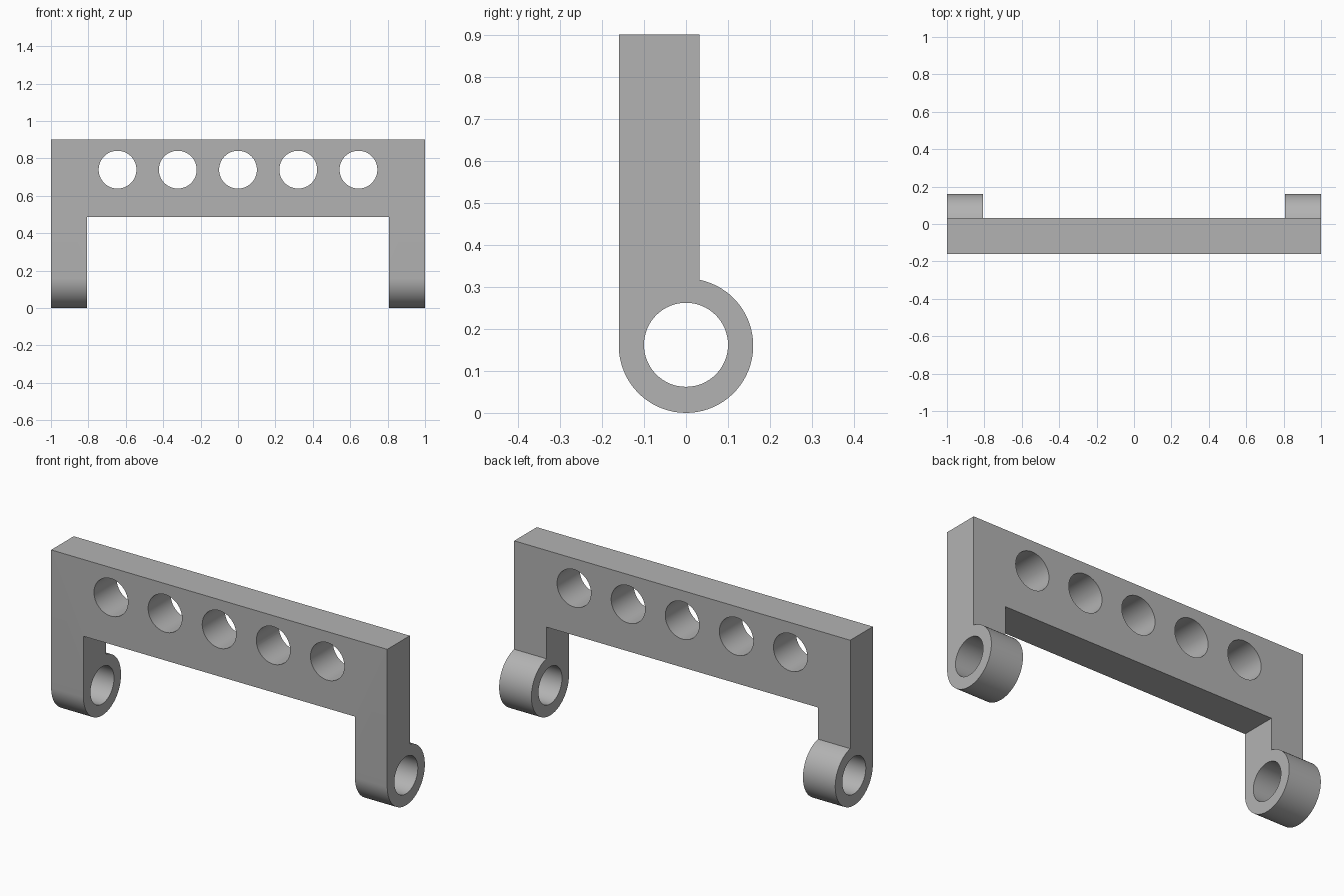
import bpy, bmesh
from math import cos, sin, pi, acos
from mathutils import Matrix

default = bpy.data.objects.get("Cube")
if default:
    bpy.data.objects.remove(default, do_unlink=True)

R = 0.16           # outer radius of the pivot eyes, also their centre height
TOP = 0.9
BACK = 0.032       # rear face of the flat plate

grey = bpy.data.materials.new("plain grey")
grey.use_nodes = True
colour = (0.45, 0.45, 0.45, 1)
grey.diffuse_color = colour
grey.node_tree.nodes["Principled BSDF"].inputs["Base Color"].default_value = colour


def add_object(name, bm):
    bmesh.ops.recalc_face_normals(bm, faces=bm.faces)
    mesh = bpy.data.meshes.new(name)
    bm.to_mesh(mesh)
    bm.free()
    mesh.materials.append(grey)
    obj = bpy.data.objects.new(name, mesh)
    bpy.context.collection.objects.link(obj)
    return obj


def cut(target, bm):
    """Subtract a temporary solid from the target."""
    cutter = add_object("cutter", bm)
    cutter.hide_render = True
    mod = target.modifiers.new("cut", 'BOOLEAN')
    mod.operation = 'DIFFERENCE'
    mod.solver = 'EXACT'
    mod.object = cutter
    bpy.context.view_layer.objects.active = target
    bpy.ops.object.modifier_apply(modifier=mod.name)
    bpy.data.objects.remove(cutter, do_unlink=True)


def rod(radius, depth, centre, axis):
    bm = bmesh.new()
    turn = Matrix.Rotation(pi / 2, 4, axis)
    bmesh.ops.create_cone(bm, cap_ends=True, segments=64, radius1=radius,
                          radius2=radius, depth=depth,
                          matrix=Matrix.Translation(centre) @ turn)
    return bm


# Side profile: flat plate running down into a round eye, extruded along x
start, end = pi, 2 * pi + acos(BACK / R)
steps = 52
profile = [(BACK, TOP), (-R, TOP)]
for i in range(steps + 1):
    a = start + (end - start) * i / steps
    profile.append((R * cos(a), R + R * sin(a)))

bm = bmesh.new()
face = bm.faces.new([bm.verts.new((-1, y, z)) for y, z in profile])
out = bmesh.ops.extrude_face_region(bm, geom=[face])
bmesh.ops.translate(bm, vec=(2, 0, 0),
                    verts=[v for v in out["geom"] if isinstance(v, bmesh.types.BMVert)])
bracket = add_object("handle_bracket", bm)

# Opening between the two legs
bm = bmesh.new()
bmesh.ops.create_cube(bm, size=1, matrix=Matrix.Translation((0, 0, 0.187))
                      @ Matrix.Diagonal((1.616, 1, 0.6, 1)))
cut(bracket, bm)

# Pivot bore through both eyes
cut(bracket, rod(0.1, 3, (0, 0, 0.162), 'Y'))

# Row of round holes through the crossbar
for i in range(-2, 3):
    cut(bracket, rod(0.101, 1, (i * 0.322, 0, 0.74), 'X'))

# Smooth curved walls, sharp edges elsewhere
bpy.ops.object.select_all(action='DESELECT')
bracket.select_set(True)
bpy.context.view_layer.objects.active = bracket
bpy.ops.object.shade_smooth_by_angle(angle=pi / 6)
